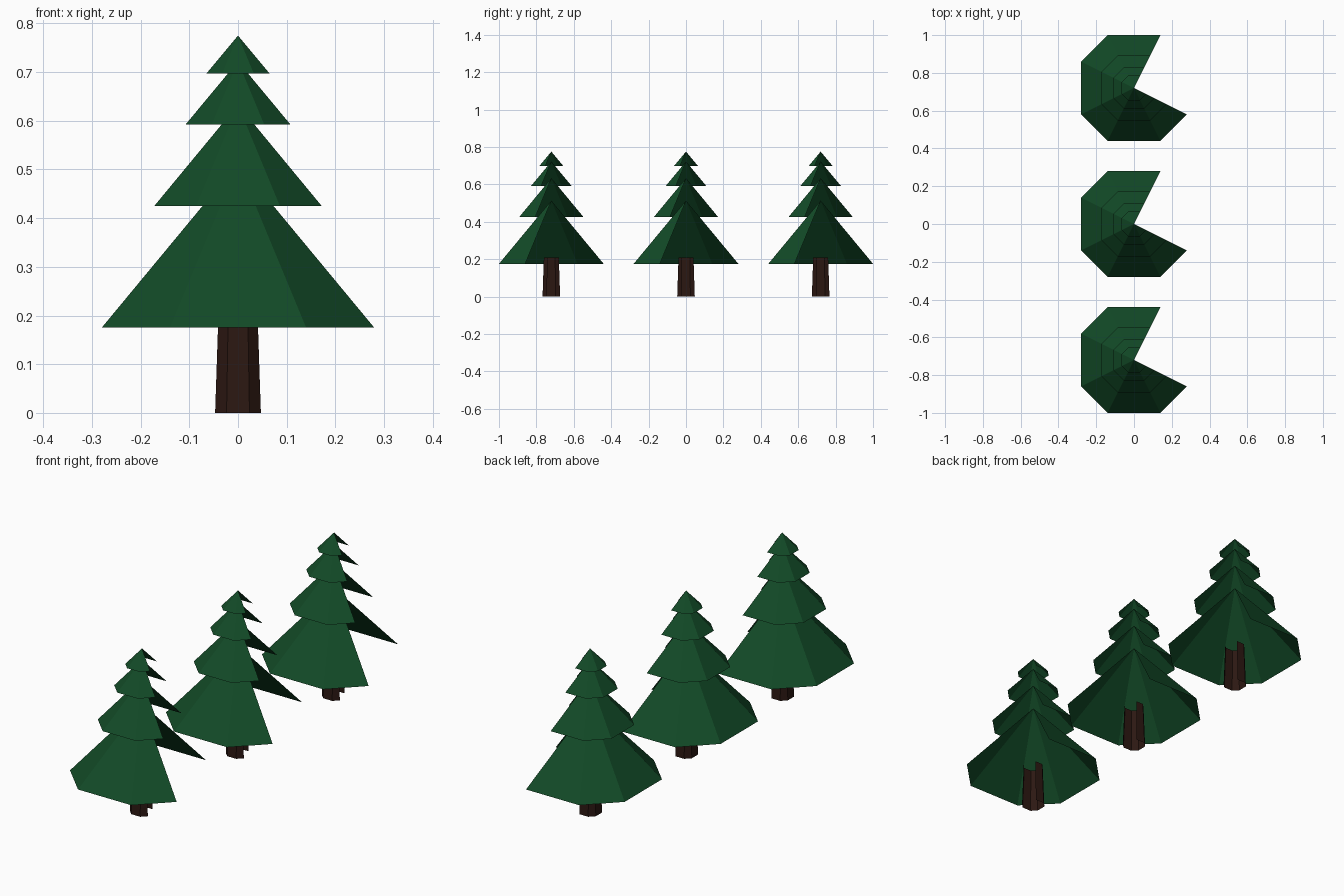
import bpy, bmesh

if "Cube" in bpy.data.objects:
    bpy.data.objects.remove(bpy.data.objects["Cube"])


def material(name, color):
    m = bpy.data.materials.new(name)
    m.diffuse_color = color
    m.use_nodes = True
    m.node_tree.nodes["Principled BSDF"].inputs["Base Color"].default_value = m.diffuse_color
    return m


green = material("needles", (0.006, 0.068, 0.02, 1))
brown = material("bark", (0.025, 0.009, 0.006, 1))

# Chamfered octagon running clockwise-free round the open side:
# two facets facing +x / +x+y are left out, leaving six facets.
OCTAGON = [(0.5, 1), (-0.5, 1), (-1, 0.5), (-1, -0.5),
           (-0.5, -1), (0.5, -1), (1, -0.5)]

# half width, base height, apex height
TIERS = [(0.280, 0.175, 0.513), (0.172, 0.425, 0.633),
         (0.108, 0.592, 0.722), (0.065, 0.697, 0.775)]


def make_object(name, bm, mat, y):
    mesh = bpy.data.meshes.new(name)
    bm.to_mesh(mesh)
    bm.free()
    mesh.materials.append(mat)
    obj = bpy.data.objects.new(name, mesh)
    obj.location.y = y
    bpy.context.collection.objects.link(obj)


def ring(bm, half, z):
    return [bm.verts.new((x * half, y * half, z)) for x, y in OCTAGON]


def branch_tier(name, half, base, apex, y):
    bm = bmesh.new()
    low = ring(bm, half, base)
    tip = bm.verts.new((0, 0, apex))
    for a, b in zip(low, low[1:]):
        bm.faces.new((a, b, tip))
    make_object(name, bm, green, y)


def trunk(name, y):
    bm = bmesh.new()
    low, high = ring(bm, 0.047, 0), ring(bm, 0.040, 0.208)
    for i in range(len(low) - 1):
        bm.faces.new((low[i], low[i + 1], high[i + 1], high[i]))
    make_object(name, bm, brown, y)


# Row of three trees
for n, y in enumerate((-0.72, 0, 0.72), 1):
    trunk(f"trunk_{n}", y)
    for t, (half, base, apex) in enumerate(TIERS, 1):
        branch_tier(f"tree_{n}_branch_tier_{t}", half, base, apex, y)
